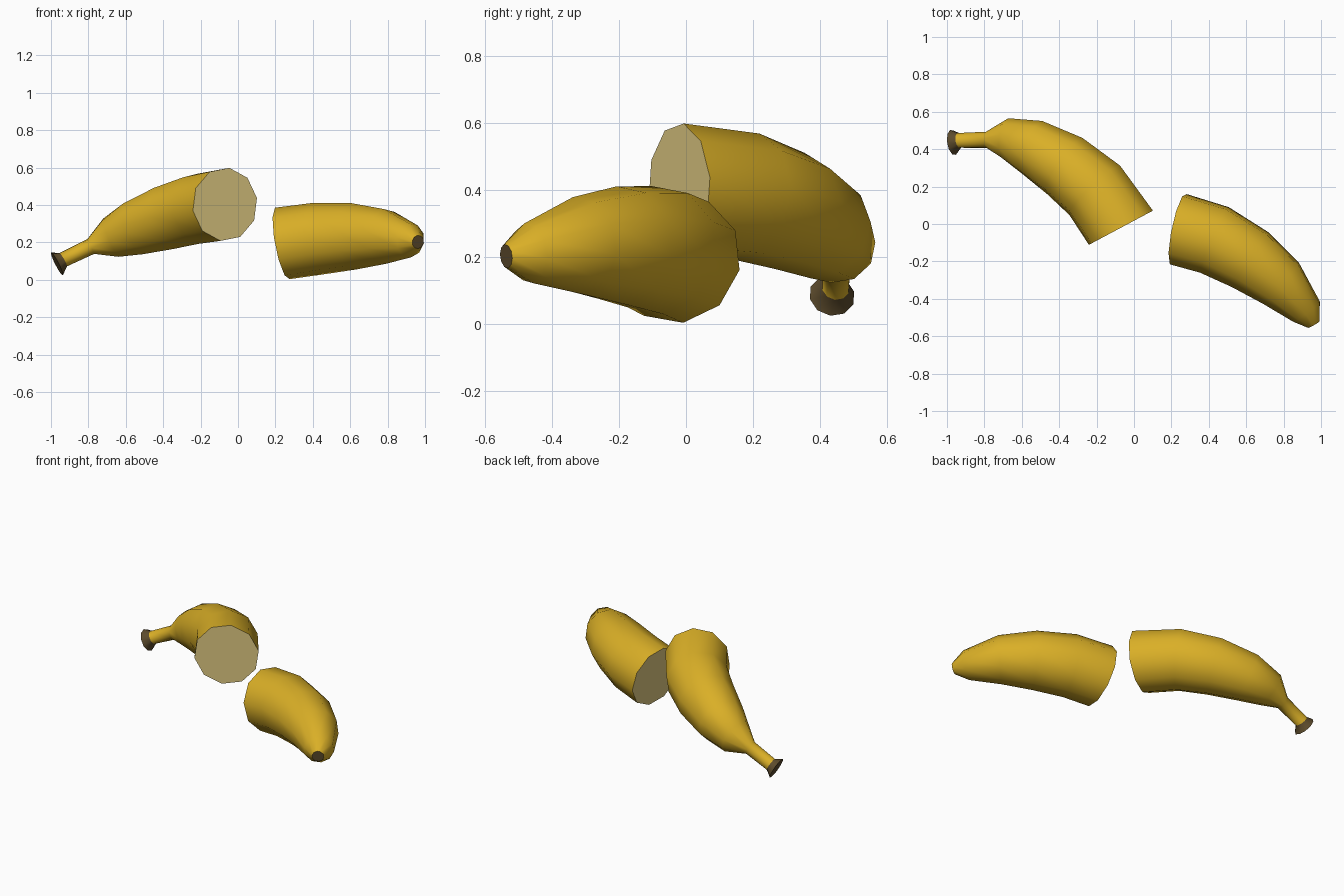
import bpy, bmesh, math
from mathutils import Vector

if "Cube" in bpy.data.objects:
    bpy.data.objects.remove(bpy.data.objects["Cube"])

SIDES = 10


def material(name, rgb):
    m = bpy.data.materials.new(name)
    m.diffuse_color = (*rgb, 1)
    m.use_nodes = True
    m.node_tree.nodes["Principled BSDF"].inputs["Base Color"].default_value = m.diffuse_color
    return m


MATS = [material("yellow_peel", (0.70, 0.43, 0.02)),
        material("cream_flesh", (0.73, 0.58, 0.22)),
        material("dark_brown", (0.11, 0.072, 0.026))]
PEEL, FLESH, BROWN = 0, 1, 2


def banana_half(name, rings, start_dir, end_dir, brown_from):
    """Sweep rings (x, y, z, radius) from the cut to the dark tip."""
    pts = [Vector(r[:3]) for r in rings]
    bm = bmesh.new()
    loops = []
    for i, p in enumerate(pts):
        if i == 0:
            t = Vector(start_dir).normalized()
        elif i == len(pts) - 1:
            t = Vector(end_dir).normalized()
        else:
            t = ((p - pts[i - 1]).normalized() + (pts[i + 1] - p).normalized()).normalized()
        side = t.cross(Vector((0, 0, 1))).normalized()
        up = side.cross(t)
        loop = []
        for k in range(SIDES):
            a = math.tau * k / SIDES + math.radians(8)
            loop.append(bm.verts.new(p + (up * math.cos(a) + side * math.sin(a)) * rings[i][3]))
        loops.append(loop)
    # peel, turning brown towards the tip
    for i in range(len(loops) - 1):
        a, b = loops[i], loops[i + 1]
        for k in range(SIDES):
            n = (k + 1) % SIDES
            f = bm.faces.new((a[k], a[n], b[n], b[k]))
            f.smooth = True
            f.material_index = BROWN if i >= brown_from else PEEL
    # flat flesh cut and flat tip
    bm.faces.new(loops[0]).material_index = FLESH
    bm.faces.new(loops[-1]).material_index = BROWN
    for loop in (loops[0], loops[-1]):
        for k in range(SIDES):
            bm.edges.get((loop[k], loop[(k + 1) % SIDES])).smooth = False
    bmesh.ops.recalc_face_normals(bm, faces=bm.faces)
    me = bpy.data.meshes.new(name)
    bm.to_mesh(me)
    bm.free()
    for m in MATS:
        me.materials.append(m)
    ob = bpy.data.objects.new(name, me)
    bpy.context.collection.objects.link(ob)
    return ob


# half with the stem, its cut standing upright
banana_half("stem_half", [
    (-0.07, -0.02, 0.403, 0.197),
    (-0.21, 0.18, 0.38, 0.192),
    (-0.37, 0.31, 0.337, 0.180),
    (-0.545, 0.41, 0.28, 0.153),
    (-0.68, 0.455, 0.225, 0.112),
    (-0.787, 0.45, 0.178, 0.044),
    (-0.935, 0.447, 0.107, 0.041),
    (-0.968, 0.436, 0.085, 0.069),
], (-0.47, 0.88, 0), (-0.88, -0.14, -0.45), brown_from=6)

# half with the blossom end
banana_half("tip_half", [
    (0.237, -0.028, 0.194, 0.196),
    (0.43, -0.085, 0.22, 0.194),
    (0.62, -0.19, 0.233, 0.179),
    (0.785, -0.317, 0.232, 0.148),
    (0.922, -0.468, 0.21, 0.091),
    (0.962, -0.537, 0.202, 0.036),
], (0.963, -0.2, 0.18), (0.5, -0.85, -0.1), brown_from=9)
